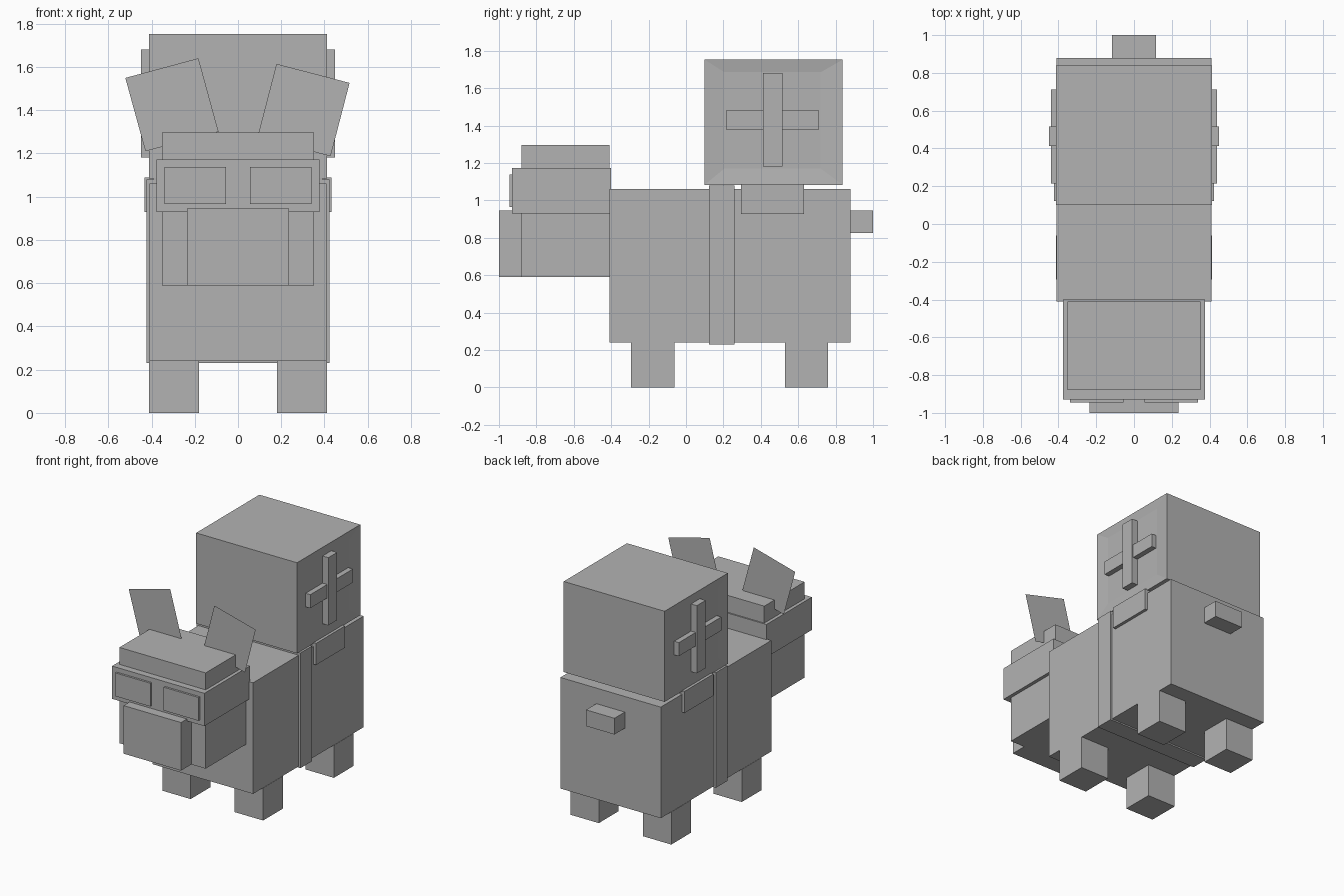
import bpy, bmesh

cube = bpy.data.objects.get("Cube")
if cube:
    bpy.data.objects.remove(cube, do_unlink=True)

GREY = (0.45, 0.45, 0.45, 1)
grey = bpy.data.materials.new("plain_grey")
grey.use_nodes = True
grey.diffuse_color = GREY
grey.node_tree.nodes["Principled BSDF"].inputs["Base Color"].default_value = GREY


def finish(name, bm):
    bmesh.ops.recalc_face_normals(bm, faces=bm.faces)
    mesh = bpy.data.meshes.new(name)
    bm.to_mesh(mesh)
    bm.free()
    mesh.materials.append(grey)
    obj = bpy.data.objects.new(name, mesh)
    bpy.context.collection.objects.link(obj)
    return obj


def box_mesh(x, y, z):
    bm = bmesh.new()
    bmesh.ops.create_cube(bm, size=1)
    for v in bm.verts:
        v.co = [r[0] if c < 0 else r[1] for c, r in zip(v.co, (x, y, z))]
    return bm


def box(name, x, y, z):
    return finish(name, box_mesh(x, y, z))


def centred(name, half, y, z):
    return box(name, (-half, half), y, z)


def pair(name, x, y, z):
    box(name + "_left", x, y, z)
    box(name + "_right", (-x[1], -x[0]), y, z)


# Body, tail and legs
centred("body", 0.41, (-0.41, 0.88), (0.24, 1.06))
centred("tail", 0.116, (0.88, 1.0), (0.825, 0.945))
pair("front_leg", (0.18, 0.412), (-0.295, -0.062), (0, 0.24))
pair("back_leg", (0.18, 0.412), (0.53, 0.76), (0, 0.24))

# Head, brow band, snout and eye plates
centred("head", 0.352, (-0.88, -0.41), (0.59, 1.297))
centred("brow_band", 0.377, (-0.93, -0.40), (0.93, 1.172))
centred("snout", 0.235, (-1.0, -0.88), (0.59, 0.945))
pair("eye", (0.055, 0.34), (-0.945, -0.93), (0.965, 1.137))

# Flat ears, tilted outwards
EARS = {
    "ear_left": ((0.178, 1.614), (0.516, 1.526), (0.428, 1.187), (0.09, 1.275)),
    "ear_right": ((-0.521, 1.549), (-0.183, 1.64), (-0.09, 1.30), (-0.428, 1.21)),
}
for name, corners in EARS.items():
    bm = bmesh.new()
    bm.faces.new([bm.verts.new((x, -0.53, z)) for x, z in corners])
    finish(name, bm)

# Pack with a shallow square recess on each side
bm = box_mesh((-0.412, 0.412), (0.10, 0.838), (1.083, 1.752))
sides = [f for f in bm.faces if abs(f.calc_center_median().x) > 0.4]
bmesh.ops.inset_individual(bm, faces=sides, thickness=0.1)
for f in sides:
    s = 1 if f.calc_center_median().x > 0 else -1
    c = f.calc_center_median()
    for v in f.verts:
        v.co.x = s * 0.402
        v.co.y = 0.205 if v.co.y < c.y else 0.72
        v.co.z = 1.17 if v.co.z < c.z else 1.685
finish("pack", bm)

# Crossed bars, strap and side pouches
pair("pack_bar_upright", (0.39, 0.449), (0.412, 0.515), (1.18, 1.68))
pair("pack_bar_level", (0.39, 0.44), (0.215, 0.712), (1.38, 1.48))
centred("strap", 0.424, (0.123, 0.258), (0.23, 1.08))
pair("pouch", (0.39, 0.432), (0.295, 0.632), (0.928, 1.088))
